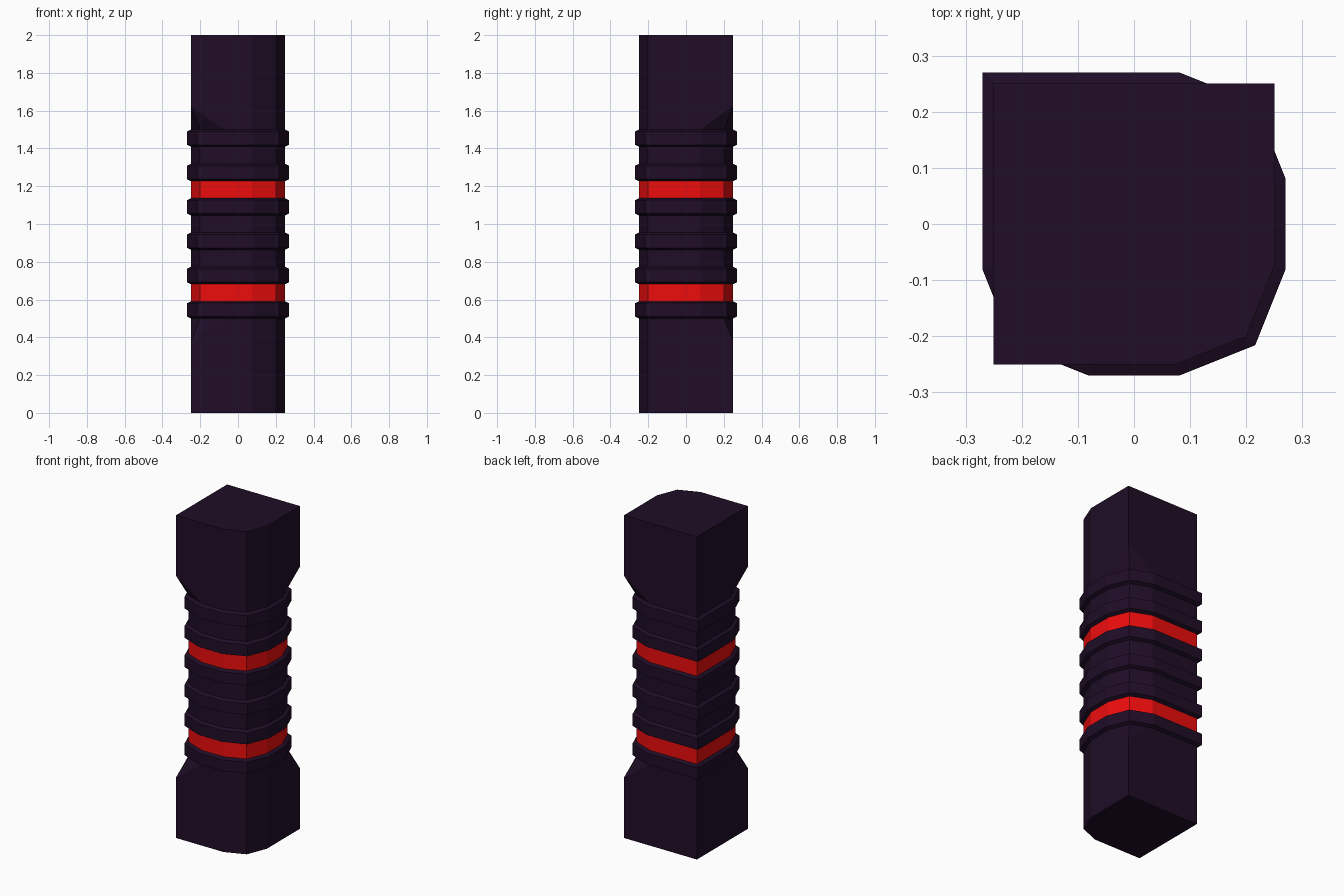
import bpy, bmesh

if "Cube" in bpy.data.objects:
    bpy.data.objects.remove(bpy.data.objects["Cube"])


def material(name, rgb):
    m = bpy.data.materials.new(name)
    m.diffuse_color = (*rgb, 1)
    m.use_nodes = True
    m.node_tree.nodes["Principled BSDF"].inputs["Base Color"].default_value = m.diffuse_color
    return m


DARK = material("dark_plum", (0.014, 0.004, 0.02))
RED = material("glow_red", (0.85, 0.004, 0.004))

A, C, H = 0.075, 0.2, 0.25
# Waist cross-section: three faceted corners, one square corner at (-x, +y)
WAIST = [(-H, H), (-H, -A), (-C, -C), (-A, -H), (A, -H), (C, -C),
         (H, -A), (H, A), (C, C), (A, H)]
# End cross-section: only the (+x, -y) corner stays faceted
END = [(-H, H), (-H, -H), (A, -H), (C, -C), (H, -A), (H, H)]
STEP = 1 / 11
BEVEL = 0.01


def finish(name, bm, mat):
    bmesh.ops.recalc_face_normals(bm, faces=bm.faces)
    me = bpy.data.meshes.new(name)
    bm.to_mesh(me)
    bm.free()
    me.materials.append(mat)
    ob = bpy.data.objects.new(name, me)
    bpy.context.collection.objects.link(ob)


def loft(name, levels, mat):
    """Stack the waist section at (z, scale) levels."""
    bm = bmesh.new()
    rows = [[bm.verts.new((x * s, y * s, z)) for x, y in WAIST] for z, s in levels]
    n = len(WAIST)
    for a, b in zip(rows, rows[1:]):
        for i in range(n):
            j = (i + 1) % n
            bm.faces.new((a[i], a[j], b[j], b[i]))
    bm.faces.new(rows[0])
    bm.faces.new(rows[-1])
    finish(name, bm, mat)


def end_block(name, z_out, z_cut, z_in):
    """Square end whose two side corners are clipped down to the waist."""
    bm = bmesh.new()
    pts = [(x, y, z_out) for x, y in END]
    pts += [(-H, -H, z_cut), (H, H, z_cut)]
    pts += [(x, y, z_in) for x, y in WAIST]
    verts = [bm.verts.new(p) for p in pts]
    bmesh.ops.convex_hull(bm, input=verts)
    bmesh.ops.dissolve_limit(bm, angle_limit=0.01, verts=bm.verts, edges=bm.edges)
    finish(name, bm, mat=DARK)


# End blocks
end_block("lower_block", 0, 0.375, 0.5)
end_block("upper_block", 2, 1.625, 1.5)

# Waist: alternating raised ribs and recessed bands, two of them red
for k in range(11):
    z0, z1 = 0.5 + k * STEP, 0.5 + (k + 1) * STEP
    if k % 2 == 0:
        loft(f"rib_{k // 2 + 1}",
             [(z0, 1), (z0 + BEVEL, 1.08), (z1 - BEVEL, 1.08), (z1, 1)], DARK)
    else:
        red = k in (1, 7)
        loft(f"{'red' if red else 'dark'}_band_{k // 2 + 1}",
             [(z0, 1), (z1, 1)], RED if red else DARK)
